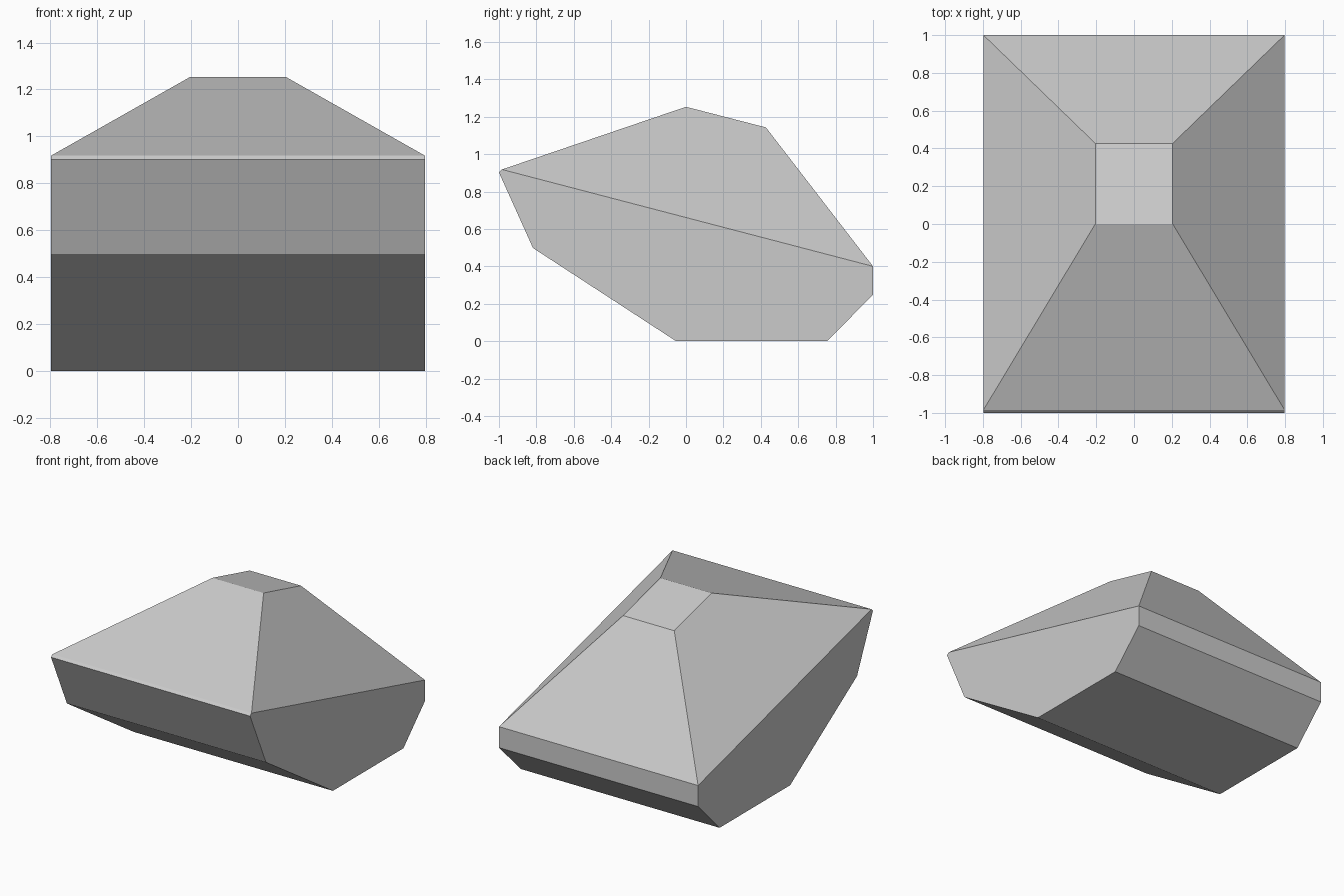
import bpy
import bmesh
from mathutils import Vector

cube = bpy.data.objects.get("Cube")
if cube:
    bpy.data.objects.remove(cube, do_unlink=True)

HALF_WIDTH = 0.797
TOP_HALF_WIDTH = 0.205

# Side profile of the lower body as (y, z); the last edge is the slanted roof base
BODY_PROFILE = [(1.0, 0.40), (1.0, 0.248), (0.754, 0.0), (-0.053, 0.0),
                (-0.818, 0.498), (-1.0, 0.902), (-0.984, 0.918)]
# Front and back edges of the small flat top
TOP_FRONT = (0.0, 1.253)
TOP_BACK = (0.427, 1.143)


def grey_material():
    mat = bpy.data.materials.new("light_grey")
    colour = (0.6, 0.6, 0.6, 1.0)
    mat.diffuse_color = colour
    mat.use_nodes = True
    mat.node_tree.nodes["Principled BSDF"].inputs["Base Color"].default_value = colour
    return mat


bm = bmesh.new()

# Lower body: profile swept across the full width
side = bm.faces.new([bm.verts.new((-HALF_WIDTH, y, z)) for y, z in BODY_PROFILE])
swept = bmesh.ops.extrude_face_region(bm, geom=[side], use_keep_orig=True)
far_verts = [v for v in swept["geom"] if isinstance(v, bmesh.types.BMVert)]
bmesh.ops.translate(bm, verts=far_verts, vec=Vector((2 * HALF_WIDTH, 0, 0)))

# Roof: extrude the slanted upper face and taper it to the small flat top
bm.normal_update()
roof_base = max(bm.faces, key=lambda f: f.calc_center_median().z
                if len(f.verts) == 4 and f.calc_area() > 2 else -1)
roof = bmesh.ops.extrude_discrete_faces(bm, faces=[roof_base])["faces"][0]
for v in roof.verts:
    y, z = TOP_BACK if v.co.y > 0 else TOP_FRONT
    v.co = (TOP_HALF_WIDTH if v.co.x > 0 else -TOP_HALF_WIDTH, y, z)

bmesh.ops.recalc_face_normals(bm, faces=bm.faces[:])
mesh = bpy.data.meshes.new("faceted_block")
bm.to_mesh(mesh)
bm.free()
mesh.materials.append(grey_material())

block = bpy.data.objects.new("faceted_block", mesh)
bpy.context.collection.objects.link(block)
